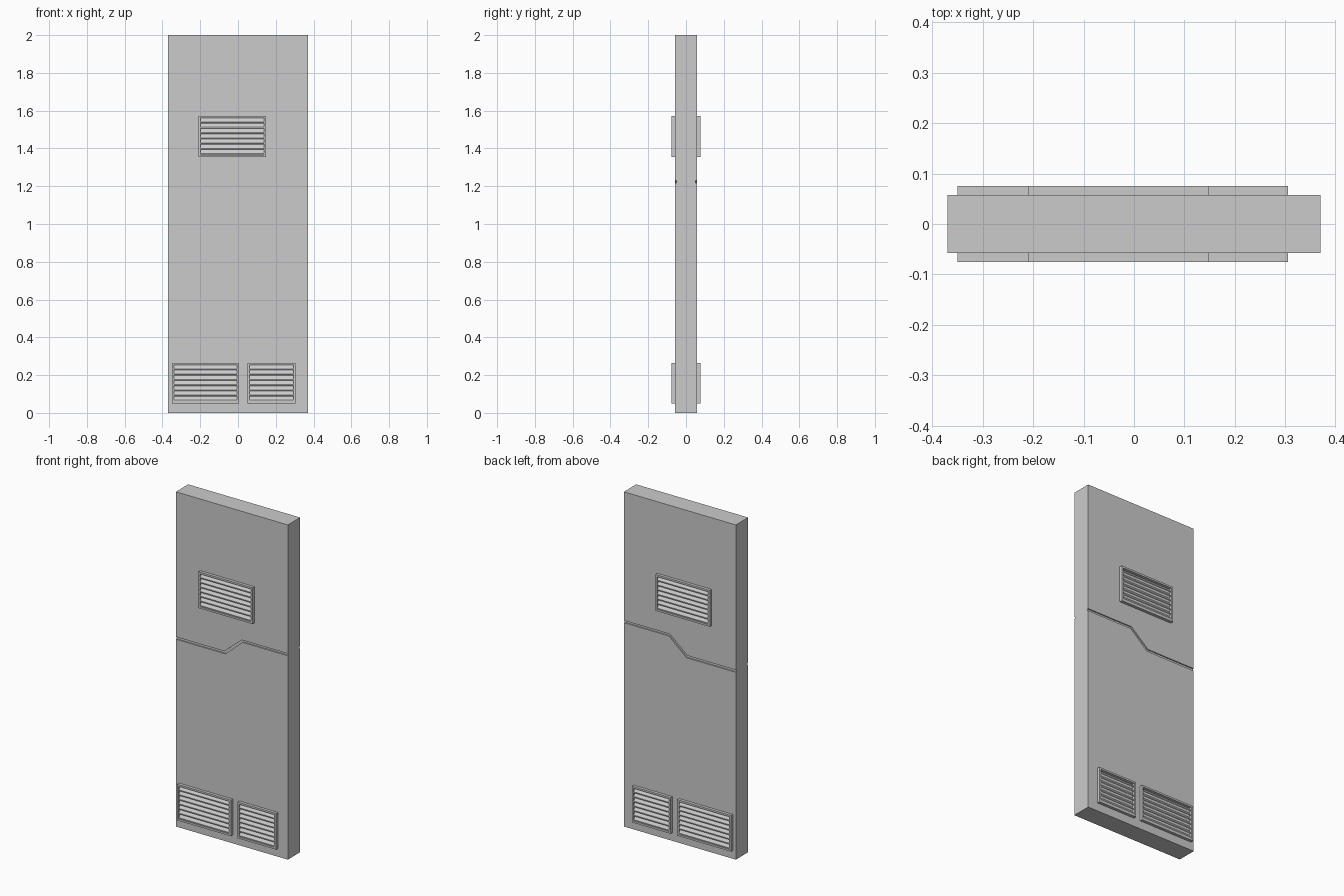
import bpy, bmesh

if "Cube" in bpy.data.objects:
    bpy.data.objects.remove(bpy.data.objects["Cube"])

HALF_W, HALF_D, HEIGHT = 0.37, 0.058, 2.0
FACE_Y = 0.0755          # outer face of the vents


def add_box(bm, x0, x1, y0, y1, z0, z1):
    prism(bm, [(x0, y0, z0), (x0, y1, z0), (x0, y1, z1), (x0, y0, z1)], (x1 - x0, 0, 0))


def prism(bm, points, offset):
    face = bm.faces.new([bm.verts.new(p) for p in points])
    ext = bmesh.ops.extrude_face_region(bm, geom=[face])
    verts = [v for v in ext["geom"] if isinstance(v, bmesh.types.BMVert)]
    bmesh.ops.translate(bm, verts=verts, vec=offset)


def finish(name, bm):
    bmesh.ops.recalc_face_normals(bm, faces=bm.faces[:])
    mesh = bpy.data.meshes.new(name)
    bm.to_mesh(mesh)
    bm.free()
    obj = bpy.data.objects.new(name, mesh)
    bpy.context.collection.objects.link(obj)
    return obj


# Door slab
bm = bmesh.new()
add_box(bm, -HALF_W, HALF_W, -HALF_D, HALF_D, 0, HEIGHT)
door = finish("door_slab", bm)

# Stepped groove cut into both faces
bm = bmesh.new()
low = [(-0.40, 1.119), (-0.043, 1.119), (0.071, 1.218), (0.40, 1.218)]
high = [(-0.40, 1.133), (-0.050, 1.133), (0.066, 1.231), (0.40, 1.231)]
for side in (-1, 1):
    prism(bm, [(x, side * 0.051, z) for x, z in low + high[::-1]], (0, side * 0.03, 0))
cutter = finish("groove_cutter", bm)
cutter.hide_render = True
cutter.hide_viewport = True
cut = door.modifiers.new("groove", 'BOOLEAN')
cut.operation = 'DIFFERENCE'
cut.solver = 'EXACT'
cut.object = cutter


# Louvered vent: rim frame plus slanted slats
def vent(name, x0, x1, z0, z1, side, slats=7, rim=0.011):
    bm = bmesh.new()
    a, b = side * HALF_D, side * FACE_Y
    outer = [(x0, z0), (x1, z0), (x1, z1), (x0, z1)]
    inner = [(x0 + rim, z0 + rim), (x1 - rim, z0 + rim), (x1 - rim, z1 - rim), (x0 + rim, z1 - rim)]
    rings = [[bm.verts.new((x, y, z)) for x, z in loop]
             for loop, y in ((outer, a), (outer, b), (inner, b), (inner, a))]
    for k in range(4):
        r, s = rings[k], rings[(k + 1) % 4]
        for i in range(4):
            j = (i + 1) % 4
            bm.faces.new((r[i], r[j], s[j], s[i]))
    pitch = (z1 - z0 - 2 * rim) / slats
    front = side * (FACE_Y - 0.002)
    for i in range(slats):
        z = z0 + rim + i * pitch
        profile = [(front, z + 0.001), (front, z + 0.007), (a, z + pitch), (a, z + pitch - 0.006)]
        prism(bm, [(x0 + rim, y, h) for y, h in profile], (x1 - x0 - 2 * rim, 0, 0))
    finish(name, bm)


for side, label in ((-1, "front"), (1, "back")):
    vent(label + "_upper_vent", -0.21, 0.149, 1.355, 1.572, side)
    vent(label + "_lower_wide_vent", -0.35, 0.006, 0.049, 0.265, side)
    vent(label + "_lower_narrow_vent", 0.049, 0.305, 0.049, 0.265, side)
